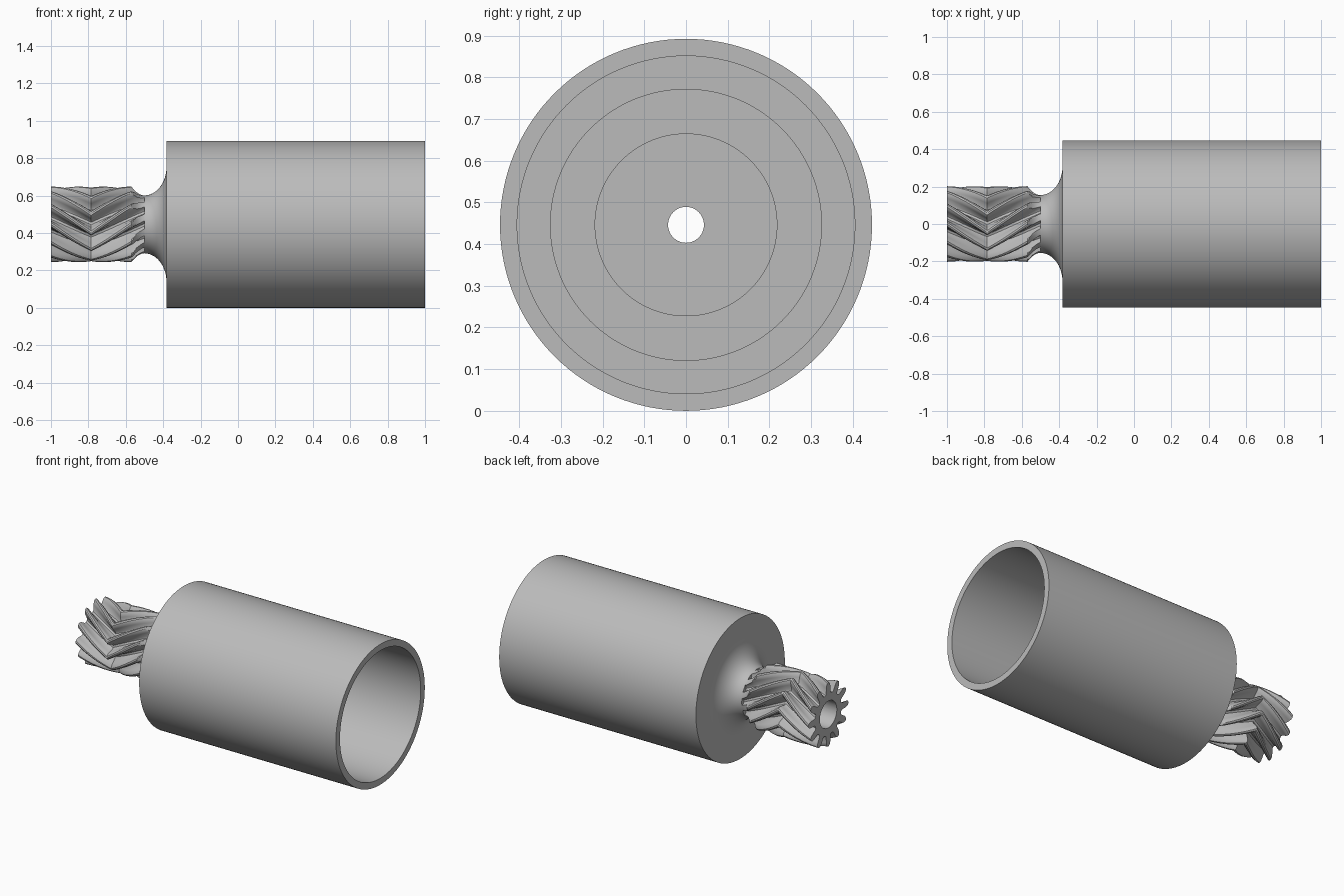
import bpy
import bmesh
from math import sin, cos, pi, sqrt, radians

if "Cube" in bpy.data.objects:
    bpy.data.objects.remove(bpy.data.objects["Cube"], do_unlink=True)

AXIS_Z = 0.446
TEETH = 12
GEAR_END, CHEVRON, NECK_X = -1.0, -0.785, -0.5
HELIX = 3.5          # radians of twist per unit of length

grey = bpy.data.materials.new("plain_grey")
grey.use_nodes = True
grey.diffuse_color = (0.5, 0.5, 0.5, 1)
grey.node_tree.nodes["Principled BSDF"].inputs["Base Color"].default_value = (0.5, 0.5, 0.5, 1)


def loft(name, rings, closed):
    """Skin a list of rings; each ring is a list of (x, radius, angle)."""
    bm = bmesh.new()
    rows = [[bm.verts.new((x, r * cos(a), AXIS_Z + r * sin(a))) for x, r, a in ring]
            for ring in rings]
    pairs = list(zip(rows, rows[1:]))
    if closed:
        pairs.append((rows[-1], rows[0]))
    for p, q in pairs:
        n = len(p)
        for i in range(n):
            j = (i + 1) % n
            bm.faces.new((p[i], p[j], q[j], q[i]))
    bmesh.ops.recalc_face_normals(bm, faces=bm.faces[:])
    mesh = bpy.data.meshes.new(name)
    bm.to_mesh(mesh)
    bm.free()
    mesh.materials.append(grey)
    obj = bpy.data.objects.new(name, mesh)
    bpy.context.collection.objects.link(obj)
    bpy.ops.object.select_all(action='DESELECT')
    obj.select_set(True)
    bpy.context.view_layer.objects.active = obj
    bpy.ops.object.shade_smooth_by_angle(angle=radians(32))
    return obj


# Stepped cup with a flared neck, turned around the long axis
flare = [(NECK_X + 0.118 * sin(t * pi / 32), 0.155 + 0.155 * (1 - cos(t * pi / 32)))
         for t in range(17)]
cup = [(-0.382, 0.446), (1, 0.446), (1, 0.405), (0, 0.405), (0, 0.325),
       (-0.15, 0.325), (-0.15, 0.218), (-0.28, 0.218), (-0.28, 0.043), (NECK_X, 0.043)]
SEGMENTS = 128
loft("stepped_cup",
     [[(x, r, 2 * pi * i / SEGMENTS) for i in range(SEGMENTS)] for x, r in flare + cup],
     closed=True)

# Herringbone pinion: one rounded tooth repeated around, twisted along the axis
half_tooth = [(0.0, 0.202), (0.10, 0.199), (0.18, 0.189), (0.23, 0.172), (0.29, 0.140), (0.40, 0.132)]
tooth = [(-f, r) for f, r in reversed(half_tooth[1:])] + half_tooth
outline = [((k + f) * 2 * pi / TEETH, r) for k in range(TEETH) for f, r in tooth]


def gear_ring(x):
    twist = HELIX * (CHEVRON - GEAR_END - abs(x - CHEVRON))
    # the neck groove trims the tooth tips towards the cup
    run = max(0.0, (NECK_X - x) / 0.07)
    limit = 0.155 + 0.047 * run * run
    return [(x, min(r, limit), a + twist) for a, r in outline]


stations = [GEAR_END + (CHEVRON - GEAR_END) * i / 8 for i in range(9)]
stations += [CHEVRON + (-0.57 - CHEVRON) * i / 8 for i in range(1, 9)]
stations += [-0.57 + 0.07 * i / 6 for i in range(1, 7)]
bore = [[(x, 0.085, a) for a, r in outline] for x in (NECK_X, GEAR_END)]
loft("herringbone_pinion", [bore[0], bore[1]] + [gear_ring(x) for x in stations], closed=False)
